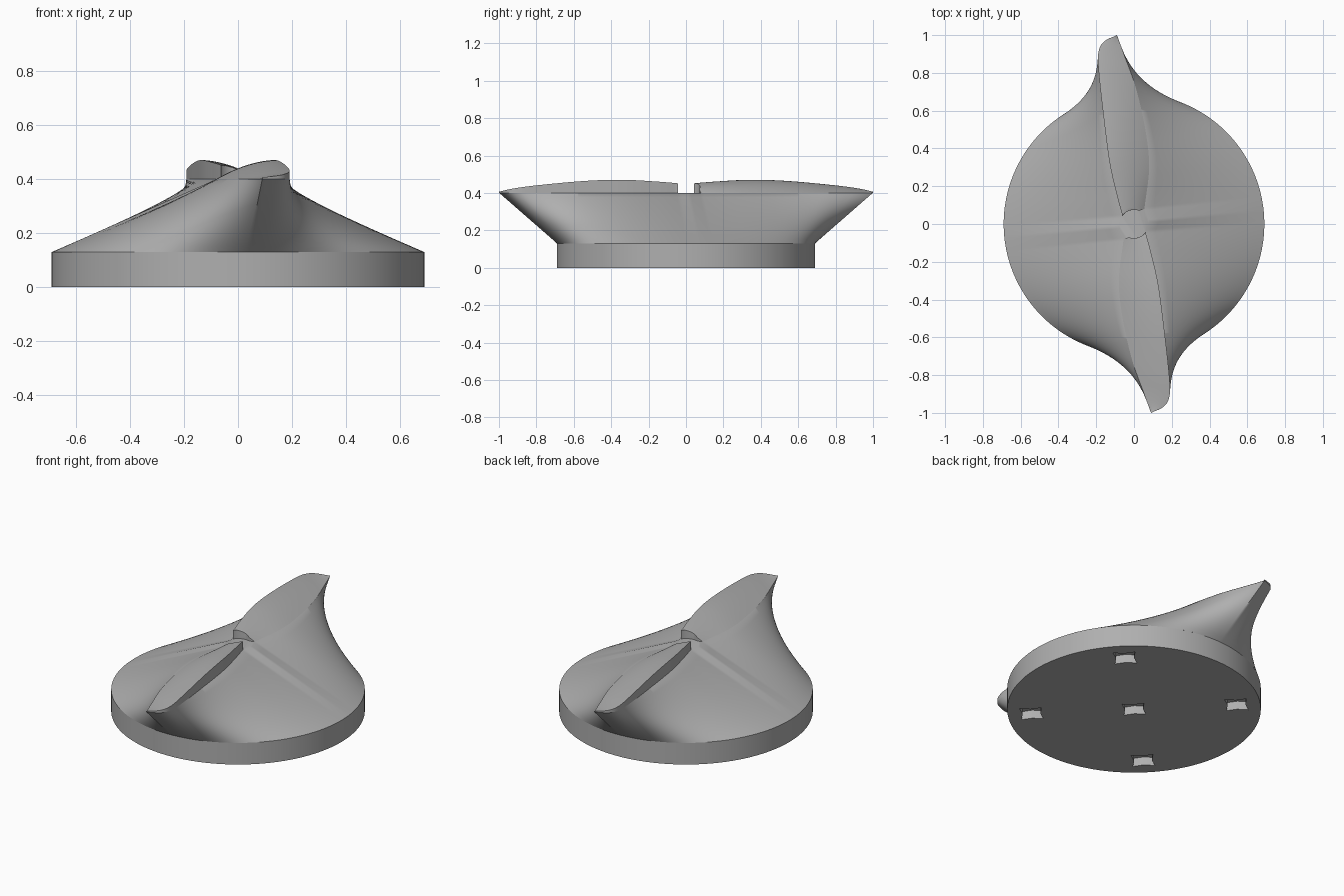
import bpy, bmesh, math
from mathutils import Vector

cube = bpy.data.objects.get("Cube")
if cube:
    bpy.data.objects.remove(cube, do_unlink=True)

BASE_R, BASE_H, DECK = 0.69, 0.13, 0.40
HALF = 240      # outline samples per half turn
RINGS = 12      # rings in the sloping skirt

gray = bpy.data.materials.new("plain gray")
gray.use_nodes = True
gray.diffuse_color = (0.43, 0.43, 0.43, 1)
gray.node_tree.nodes["Principled BSDF"].inputs["Base Color"].default_value = gray.diffuse_color


def finish(name, bm, angle=30):
    bmesh.ops.remove_doubles(bm, verts=bm.verts, dist=1e-5)
    bmesh.ops.recalc_face_normals(bm, faces=bm.faces)
    mesh = bpy.data.meshes.new(name)
    bm.to_mesh(mesh)
    bm.free()
    mesh.materials.append(gray)
    ob = bpy.data.objects.new(name, mesh)
    bpy.context.collection.objects.link(ob)
    if angle:
        smooth(ob, angle)
    return ob


def smooth(ob, angle):
    bpy.ops.object.select_all(action='DESELECT')
    ob.select_set(True)
    bpy.context.view_layer.objects.active = ob
    bpy.ops.object.shade_smooth_by_angle(angle=math.radians(angle))


def spline(points, steps=24):
    """Smooth curve through the given points."""
    p = [Vector(q) for q in points]
    p = [2 * p[0] - p[1]] + p + [2 * p[-1] - p[-2]]
    out = []
    for a, b, c, d in zip(p, p[1:], p[2:], p[3:]):
        for i in range(steps):
            t = i / steps
            out.append(0.5 * (2 * b + (c - a) * t + (2 * a - 5 * b + 4 * c - d) * t * t
                              + (3 * b - a - 3 * c + d) * t ** 3))
    return out + [p[-2]]


def resample(path, count):
    """Evenly spaced points along a path, ends included."""
    dist = [0.0]
    for a, b in zip(path, path[1:]):
        dist.append(dist[-1] + (b - a).length)
    out, j = [], 0
    for i in range(count + 1):
        d = dist[-1] * i / count
        while j < len(path) - 2 and dist[j + 1] < d:
            j += 1
        f = (d - dist[j]) / max(dist[j + 1] - dist[j], 1e-9)
        out.append(path[j].lerp(path[j + 1], min(f, 1)))
    return out


def skin(bm, rows, closed):
    for lo, hi in zip(rows, rows[1:]):
        n = len(lo)
        for i in range(n if closed else n - 1):
            k = (i + 1) % n
            bm.faces.new((lo[i], lo[k], hi[k], hi[i]))


# Plan of one blade: steep edge, rounded tip and shallow edge
steep = spline([(-0.06, 0.04), (-0.09, 0.15), (-0.13, 0.33), (-0.165, 0.6),
                (-0.188, 0.82), (-0.188, 0.91), (-0.16, 0.965), (-0.09, 1.0)])
shallow = spline([(0.055, 0.08), (0.08, 0.3), (0.06, 0.5), (0.01, 0.72),
                  (-0.05, 0.89), (-0.09, 1.0)])
hub_side = Vector((0.08, 0.015))

# Skirt: straight lines from the round base up to the two-blade outline
half = resample([hub_side] + shallow + steep[::-1] + [-hub_side], HALF)[:-1]
outline = half + [-p for p in half]
start = math.radians(6)
bm = bmesh.new()
rows = []
for r in range(RINGS + 1):
    t = r / RINGS
    row = []
    for i, p in enumerate(outline):
        a = start + math.pi * i / HALF
        q = Vector((math.cos(a), math.sin(a))) * BASE_R
        row.append(bm.verts.new((*q.lerp(p, t), BASE_H + (DECK - BASE_H) * t)))
    rows.append(row)
skin(bm, rows, True)
bm.faces.new(rows[-1])
finish("blade_skirt", bm, 40)

# Raised blades: crowned tops falling from the steep edge to the shallow edge
crest = spline([(0, 0.047), (0.15, 0.06), (0.35, 0.07), (0.55, 0.063),
                (0.8, 0.04), (0.93, 0.022), (1, 0.006)])


def crest_height(y):
    for a, b in zip(crest, crest[1:]):
        if y <= b.x:
            return a.y + (b.y - a.y) * (y - a.x) / (b.x - a.x)
    return crest[-1].y


LONG, WIDE = 90, 14
for name, sign in (("back_blade", 1), ("front_blade", -1)):
    bm = bmesh.new()
    grid = []
    for l, s in zip(resample(steep, LONG), resample(shallow, LONG)):
        top = crest_height(l.y)
        row = []
        for j in range(WIDE + 1):
            f = j / WIDE
            p = l.lerp(s, f)
            if p.length < 0.075:            # round notch at the hub
                p = p.normalized() * 0.075
            z = DECK + top * (1 - f ** 1.7) + 0.0005
            row.append(bm.verts.new((*(p * sign), z)))
        grid.append(row)
    skin(bm, grid[:-1], False)
    for i in range(WIDE):                   # tip
        bm.faces.new((grid[-2][i], grid[-2][i + 1], grid[-1][0]))
    for v in grid[-1][1:]:
        bm.verts.remove(v)
    for edge in ([row[0] for row in grid], grid[0]):   # side and hub walls
        foot = [bm.verts.new((v.co.x, v.co.y, DECK)) for v in edge]
        skin(bm, [foot, edge], False)
    finish(name, bm, 35)

# Round base with five star-shaped sockets underneath
bm = bmesh.new()
bmesh.ops.create_cone(bm, cap_ends=True, segments=HALF, radius1=BASE_R, radius2=BASE_R, depth=BASE_H)
bmesh.ops.translate(bm, verts=bm.verts, vec=(0, 0, BASE_H / 2))
base = finish("round_base", bm, 0)

bm = bmesh.new()
centres = [Vector((0, 0))]
for k in range(4):
    a = math.radians(45 + 90 * k)
    centres.append(Vector((math.cos(a), math.sin(a))) * 0.56)
for c in centres:
    rings = []
    for z in (-0.05, 0.05):
        ring = []
        for k in range(8):
            a = math.pi / 4 * k
            r = 0.048 if k % 2 else 0.085
            ring.append(bm.verts.new((c.x + r * math.cos(a), c.y + r * math.sin(a), z)))
        rings.append(ring)
        bm.faces.new(ring)
    skin(bm, rings, True)
cutter = finish("socket_cutter", bm, 0)
cutter.hide_render = True

cut = base.modifiers.new("sockets", 'BOOLEAN')
cut.operation = 'DIFFERENCE'
cut.solver = 'EXACT'
cut.object = cutter
bpy.context.view_layer.objects.active = base
bpy.ops.object.modifier_apply(modifier=cut.name)
bpy.data.objects.remove(cutter, do_unlink=True)
smooth(base, 30)
